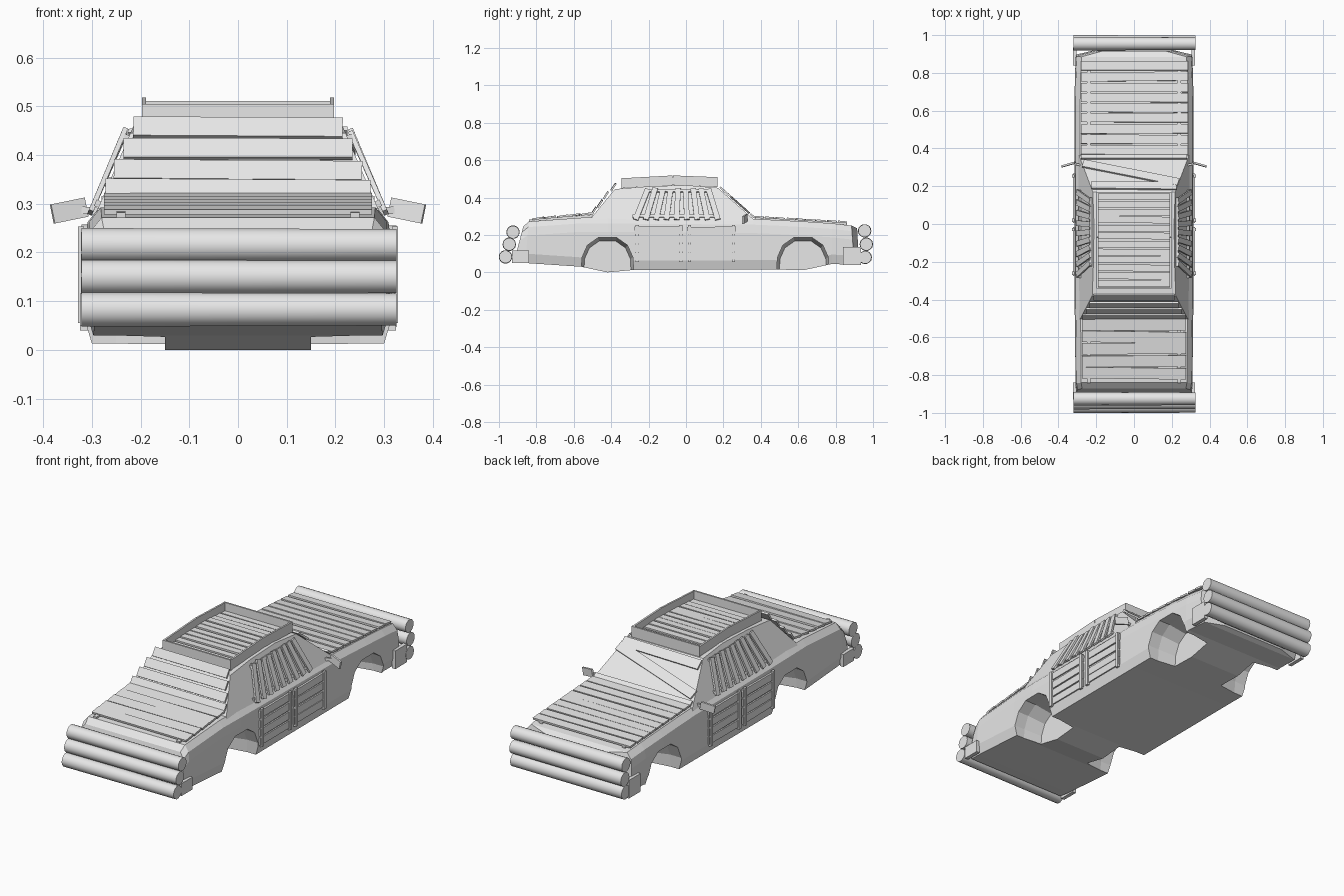
import bpy, bmesh, math, random
from mathutils import Vector, Matrix

random.seed(4)
cube = bpy.data.objects.get("Cube")
if cube:
    bpy.data.objects.remove(cube)

GREY = (0.8, 0.8, 0.8, 1)
grey = bpy.data.materials.new("plain grey")
grey.use_nodes = True
grey.diffuse_color = GREY
grey.node_tree.nodes["Principled BSDF"].inputs["Base Color"].default_value = GREY


def finish(name, bm):
    bmesh.ops.recalc_face_normals(bm, faces=bm.faces)
    mesh = bpy.data.meshes.new(name)
    bm.to_mesh(mesh)
    bm.free()
    mesh.materials.append(grey)
    ob = bpy.data.objects.new(name, mesh)
    bpy.context.collection.objects.link(ob)
    return ob


def loft(rings):
    """Skin closed rings of points and cap both ends."""
    bm = bmesh.new()
    loops = [[bm.verts.new(p) for p in ring] for ring in rings]
    n = len(loops[0])
    for a, b in zip(loops, loops[1:]):
        for i in range(n):
            j = (i + 1) % n
            bm.faces.new((a[i], a[j], b[j], b[i]))
    bm.faces.new(loops[0])
    bm.faces.new(loops[-1])
    return bm


def plank(bm, a, b, normal, width, thick=0.01):
    """Board from a to b, its broad face turned to normal."""
    a, b = Vector(a), Vector(b)
    d = b - a
    length = d.length
    d.normalize()
    n = Vector(normal)
    n = (n - d * n.dot(d)).normalized()
    s = n.cross(d)
    m = Matrix((d * length, s * width, n * thick)).transposed().to_4x4()
    m.translation = (a + b) / 2
    bmesh.ops.create_cube(bm, size=1, matrix=m)


def select_only(ob):
    bpy.ops.object.select_all(action="DESELECT")
    ob.select_set(True)
    bpy.context.view_layer.objects.active = ob


def jitter(amount):
    return random.uniform(-amount, amount)


# Lower body: bottom y, top y, floor z, deck z, half width
stations = [
    (-0.92, -0.87, 0.055, 0.245, 0.305), (-0.86, -0.84, 0.05, 0.272, 0.31),
    (-0.56, -0.56, 0.03, 0.292, 0.312), (-0.42, -0.42, 0, 0.292, 0.315),
    (-0.28, -0.28, 0.013, 0.29, 0.315), (0.36, 0.36, 0.015, 0.285, 0.315),
    (0.48, 0.48, 0.015, 0.28, 0.315), (0.63, 0.63, 0.012, 0.272, 0.315),
    (0.78, 0.78, 0.045, 0.262, 0.313), (0.9, 0.885, 0.04, 0.25, 0.308),
    (0.925, 0.915, 0.05, 0.235, 0.2),
]
rings = []
for yb, yt, zb, zt, w in stations:
    half = [(w - 0.015, zb), (w, zb + 0.05), (w, zt - 0.075),
            (w - 0.006, zt - 0.03), (w - 0.03, zt)]
    outline = half + [(-x, z) for x, z in reversed(half)]
    rings.append([(x, yb + (yt - yb) * (z - zb) / (zt - zb), z) for x, z in outline])
body = finish("body", loft(rings))

# Wheel wells cut in from both sides
arch = [(-1, -0.05), (-0.95, 0.08), (-0.75, 0.145), (-0.35, 0.185),
        (0.35, 0.185), (0.75, 0.145), (0.95, 0.08), (1, -0.05)]
for yc in (-0.42, 0.625):
    for side in (-1, 1):
        cutter = finish("well_cutter", loft(
            [[(side * x, yc + 0.143 * k * u, z * k) for u, z in arch]
             for x, k in ((0.15, 0.9), (0.25, 1), (0.4, 1))]))
        cutter.hide_render = True
        mod = body.modifiers.new("well", "BOOLEAN")
        mod.operation = "DIFFERENCE"
        mod.solver = "EXACT"
        mod.object = cutter
        select_only(body)
        bpy.ops.object.modifier_apply(modifier=mod.name)
        bpy.data.objects.remove(cutter)


# Cabin with leaning sides
def cabin_x(z):
    return 0.292 - (z - 0.28) * 0.43


roofline = [(-0.52, 0.26), (-0.5, 0.3), (-0.38, 0.445), (-0.2, 0.46), (0, 0.466),
            (0.17, 0.452), (0.36, 0.285), (0.37, 0.26)]
finish("cabin", loft([[(s * cabin_x(z), y, z) for y, z in roofline] for s in (-1, 1)]))


def roof_z(y):
    for (a, za), (b, zb) in zip(roofline, roofline[1:]):
        if a <= y <= b:
            return za + (zb - za) * (y - a) / (b - a)
    return 0.28


# Hood boards on two rails
def hood_z(y):
    return 0.285 - (y - 0.36) * 0.058


bm = bmesh.new()
for i in range(9):
    y = 0.395 + i * 0.055
    plank(bm, (-0.28, y + jitter(0.004), hood_z(y) + 0.012),
          (0.285, y + jitter(0.004), hood_z(y) + 0.012), (0, 0.1, 1), 0.048)
for x in (-0.24, 0.24):
    plank(bm, (x, 0.37, 0.288), (x, 0.86, 0.26), (0, 0, 1), 0.018, 0.014)
finish("hood_boards", bm)

# Rear deck boards, lapped like shingles, on two rails
bm = bmesh.new()
for i in range(5):
    y = -0.79 + i * 0.064
    z = 0.288 + i * 0.006
    plank(bm, (-0.275, y + jitter(0.005), z), (0.275, y + jitter(0.005), z),
          (0, -0.16, 1), 0.06)
for x in (-0.24, 0.24):
    plank(bm, (x, -0.84, 0.275), (x, -0.5, 0.302), (0, 0, 1), 0.018, 0.014)
finish("rear_deck_boards", bm)

# Rear window boards
bm = bmesh.new()
for y, x in ((-0.485, 0.272), (-0.452, 0.255), (-0.42, 0.235), (-0.38, 0.215)):
    z = roof_z(y) + 0.012
    plank(bm, (-x, y - 0.008, z + jitter(0.005)), (x, y - 0.008, z + jitter(0.005)),
          (0, -1, 0.65), 0.046)
finish("rear_window_boards", bm)

# Windshield boards, one laid diagonally
bm = bmesh.new()
for x1, y1, x2, y2, w in ((-0.225, 0.2, 0.225, 0.195, 0.05),
                          (-0.27, 0.315, 0.235, 0.215, 0.05),
                          (-0.28, 0.35, 0.28, 0.35, 0.03)):
    plank(bm, (x1, y1 + 0.006, roof_z(y1) + 0.008), (x2, y2 + 0.006, roof_z(y2) + 0.008),
          (0, 0.17, 0.19), w)
finish("windshield_boards", bm)

# Side window slats fan outward toward the sill
bm = bmesh.new()
for s in (-1, 1):
    lean = (s, 0, 0.43)
    for i in range(9):
        t = i / 8
        plank(bm, (s * (cabin_x(0.282) + 0.012), -0.27 + 0.44 * t, 0.282),
              (s * (cabin_x(0.447) + 0.012), -0.205 + 0.325 * t, 0.447 + jitter(0.006)),
              lean, 0.029)
    for z, y1, y2 in ((0.3, -0.285, 0.18), (0.435, -0.225, 0.14)):
        plank(bm, (s * (cabin_x(z) + 0.004), y1, z), (s * (cabin_x(z) + 0.004), y2, z),
              lean, 0.014, 0.012)
finish("side_window_slats", bm)

# Door boards with upright battens
bm = bmesh.new()
for s in (-1, 1):
    for y1, y2 in ((-0.275, -0.015), (0.005, 0.268)):
        for i in range(4):
            z = 0.085 + i * 0.046
            plank(bm, (s * 0.317, y1, z + jitter(0.003)), (s * 0.317, y2, z + jitter(0.003)),
                  (s, 0, 0), 0.039)
        for y in (y1 + 0.014, y2 - 0.014):
            plank(bm, (s * 0.322, y, 0.055), (s * 0.322, y, 0.253), (s, 0, 0), 0.018, 0.012)
finish("door_boards", bm)

# Roof rack: bent side boards, end boards and a slatted floor
bm = bmesh.new()
bend = [(-0.34, 0.477), (-0.07, 0.492), (0.165, 0.483)]
for s in (-1, 1):
    for (y1, z1), (y2, z2) in zip(bend, bend[1:]):
        plank(bm, (s * 0.193, y1, z1), (s * 0.193, y2, z2), (s, 0, 0), 0.052, 0.009)
for y, z in (bend[0], bend[-1]):
    plank(bm, (-0.197, y, z), (0.197, y, z), (0, 1, 0), 0.056, 0.009)
finish("roof_rack", bm)
bm = bmesh.new()
for i in range(12):
    y = -0.315 + i * 0.042
    z = roof_z(y) + 0.009
    plank(bm, (-0.19, y + jitter(0.004), z), (0.19, y + jitter(0.004), z), (0, 0, 1), 0.035)
finish("roof_boards", bm)

# Stacked log bumpers at both ends
log_places = [(-0.925, 0.215), (-0.945, 0.15), (-0.965, 0.083),
              (0.955, 0.222), (0.964, 0.15), (0.958, 0.08)]
for y, z in log_places:
    bm = bmesh.new()
    turn = Matrix.Translation((0.002, y, z)) @ Matrix.Rotation(math.pi / 2, 4, "Y")
    bmesh.ops.create_cone(bm, cap_ends=True, segments=14, radius1=0.036, radius2=0.034,
                          depth=0.647, matrix=turn)
    log = finish("bumper_log", bm)
    select_only(log)
    bpy.ops.object.shade_smooth_by_angle(angle=math.radians(40))

# Bumper brackets
bm = bmesh.new()
for s in (-1, 1):
    plank(bm, (s * 0.314, -0.93, 0.083), (s * 0.314, -0.84, 0.083), (s, 0, 0), 0.065, 0.02)
    plank(bm, (s * 0.314, 0.84, 0.087), (s * 0.314, 0.935, 0.087), (s, 0, 0), 0.095, 0.02)
finish("bumper_brackets", bm)

# Door mirrors
bm = bmesh.new()
for s in (-1, 1):
    plank(bm, (s * 0.312, 0.325, 0.293), (s * 0.381, 0.305, 0.279), (0, 1, 0), 0.04)
    plank(bm, (s * 0.275, 0.31, 0.283), (s * 0.32, 0.32, 0.287), (0, 1, 0), 0.015)
finish("mirrors", bm)
